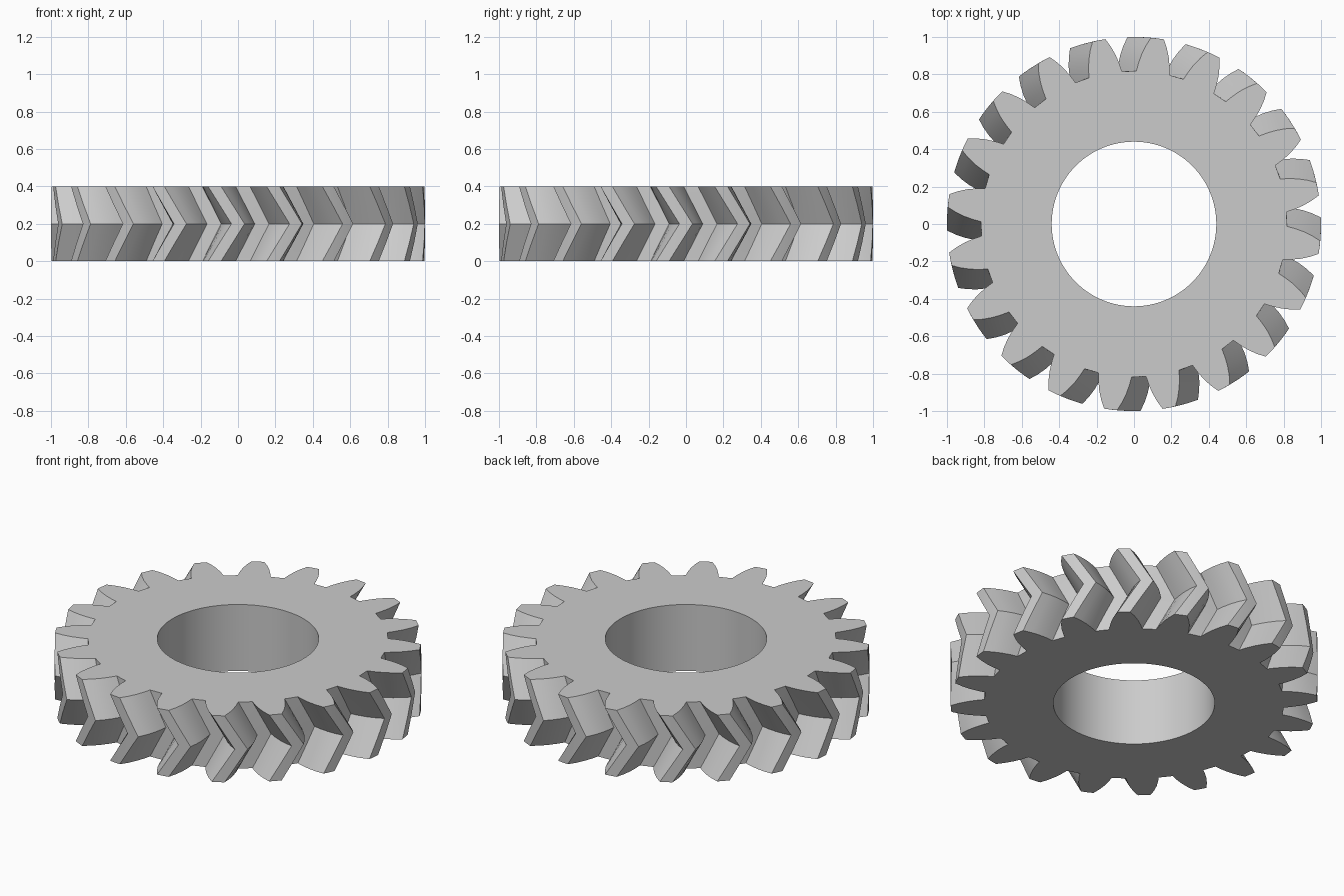
import bpy, bmesh, math

cube = bpy.data.objects.get("Cube")
if cube:
    bpy.data.objects.remove(cube, do_unlink=True)

TEETH = 20
HEIGHT = 0.4
BORE = 0.44
TWIST = math.radians(7.2)   # how far the teeth lean between middle and rims
LAYERS = 4                  # slices through the thickness, half per chevron arm

# Tooth flank: (radius, half angle in degrees) from root to tip
FLANK = [(0.818, 6.3), (0.86, 5.6), (0.909, 4.6), (0.955, 3.4), (1.0, 2.0)]
tooth = [(r, -a) for r, a in FLANK] + [(1.0, 0)] + [(r, a) for r, a in reversed(FLANK)]
COUNT = TEETH * len(tooth)


def ring(bm, points, z, turn):
    return [bm.verts.new((r * math.cos(a + turn), r * math.sin(a + turn), z))
            for r, a in points]


def bridge(bm, a, b):
    n = len(a)
    for i in range(n):
        j = (i + 1) % n
        bm.faces.new((a[i], a[j], b[j], b[i]))


# Outlines of the toothed rim and the round bore
pitch = 360 / TEETH
rim = [(r, math.radians(k * pitch + a)) for k in range(TEETH) for r, a in tooth]
start = rim[0][1]
bore = [(BORE, start + math.tau * i / COUNT) for i in range(COUNT)]

# Herringbone rim: the middle slice leads, both ends trail
bm = bmesh.new()
slices = []
for i in range(LAYERS + 1):
    t = i / LAYERS
    slices.append(ring(bm, rim, HEIGHT * t, -TWIST * abs(2 * t - 1)))
for low, high in zip(slices, slices[1:]):
    bridge(bm, low, high)

# Bore wall and the flat faces
bore_low = ring(bm, bore, 0, -TWIST)
bore_high = ring(bm, bore, HEIGHT, -TWIST)
bridge(bm, bore_high, bore_low)
bridge(bm, bore_low, slices[0])
bridge(bm, slices[-1], bore_high)
bmesh.ops.recalc_face_normals(bm, faces=bm.faces[:])

mesh = bpy.data.meshes.new("herringbone_gear")
bm.to_mesh(mesh)
bm.free()
gear = bpy.data.objects.new("herringbone_gear", mesh)
bpy.context.collection.objects.link(gear)

# Plain grey metal
grey = bpy.data.materials.new("light_grey")
grey.use_nodes = True
colour = (0.6, 0.6, 0.6, 1)
grey.diffuse_color = colour
grey.node_tree.nodes["Principled BSDF"].inputs["Base Color"].default_value = colour
mesh.materials.append(grey)

# Smooth flanks and bore, crisp edges
bpy.ops.object.select_all(action="DESELECT")
gear.select_set(True)
bpy.context.view_layer.objects.active = gear
bpy.ops.object.shade_smooth_by_angle(angle=math.radians(25))
